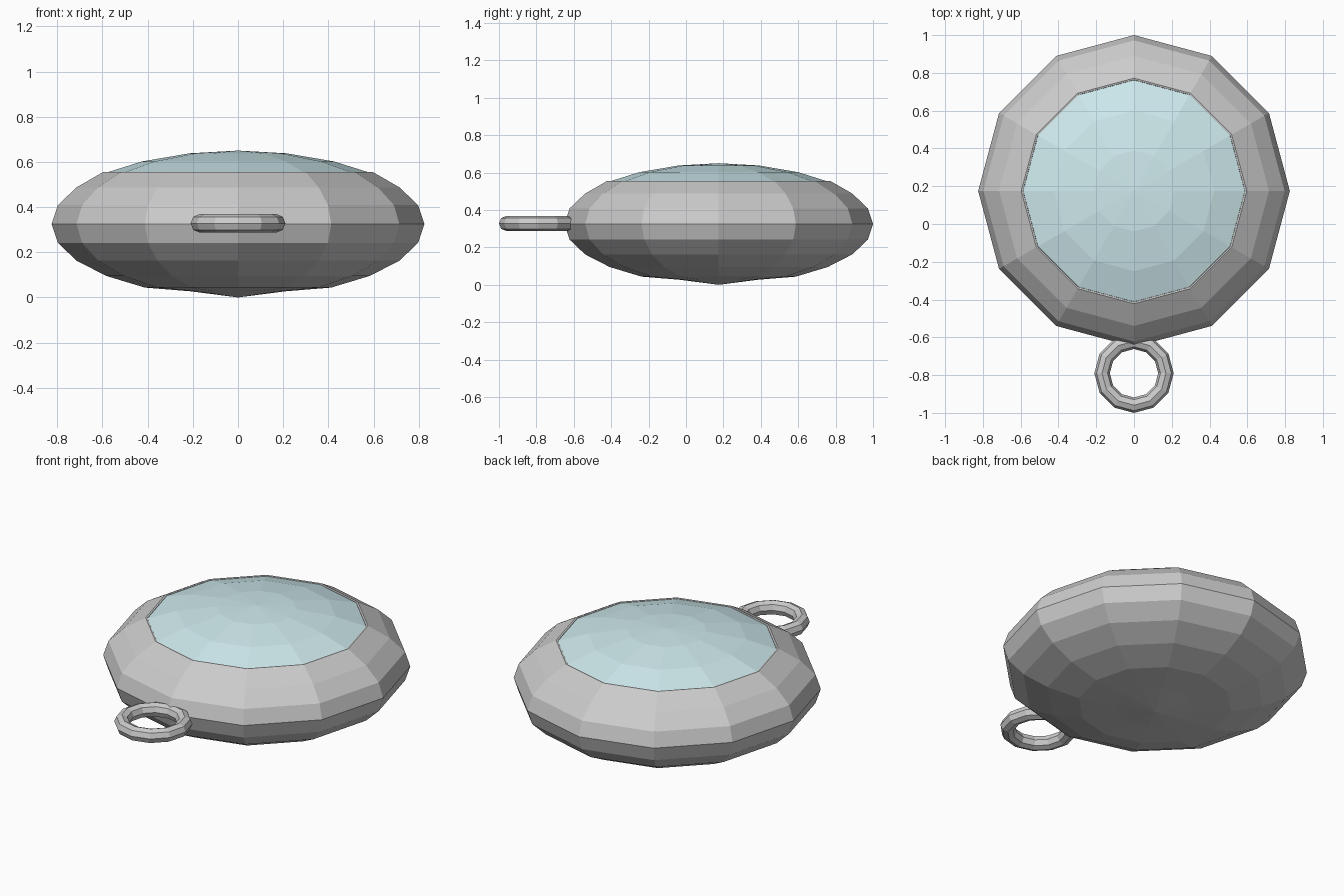
import bpy
from math import sin, cos, radians, tau

if "Cube" in bpy.data.objects:
    bpy.data.objects.remove(bpy.data.objects["Cube"])

SIDES = 12
CENTRE_Y = 0.175   # body sits behind the hanging ring
MID = 0.325        # seam height
RADIUS = 0.825


def lathe(name, profile):
    """Revolve (radius, z) points, listed so faces point outward; radius 0 makes a pole."""
    verts, rings, faces = [], [], []
    for r, z in profile:
        n = 1 if r == 0 else SIDES
        rings.append([len(verts) + j % n for j in range(SIDES)])
        verts += [(r * cos(tau * j / SIDES), CENTRE_Y + r * sin(tau * j / SIDES), z)
                  for j in range(n)]
    for low, high in zip(rings, rings[1:]):
        for j in range(SIDES):
            k = (j + 1) % SIDES
            quad = [low[j], low[k], high[k], high[j]]
            faces.append(list(dict.fromkeys(quad)))
    mesh = bpy.data.meshes.new(name)
    mesh.from_pydata(verts, [], faces)
    obj = bpy.data.objects.new(name, mesh)
    bpy.context.collection.objects.link(obj)
    return obj


def ball(angle, scale=1.0):
    """Point on the flattened-sphere outline at the given latitude."""
    a = radians(angle)
    return (RADIUS * scale * cos(a), MID + MID * scale * sin(a))


# Lower shell, nearly flat underneath with a shallow point
lathe("lower_shell", [(0, 0.0), (0.21, 0.027)] + [ball(a) for a in (-60, -45, -30, -15, 0)])

# Upper shell with a thin lip turning down inside the opening
lathe("upper_shell", [ball(a) for a in (0, 15, 30)] +
      [(0.597, 0.555), (0.588, 0.553), (0.585, 0.51)])

# Glass dome set in the opening
glass = lathe("glass_dome", [(0.587, 0.52), (0.587, 0.551), (0.425, 0.602), (0.214, 0.638), (0, 0.65)])
mat = bpy.data.materials.new("pale_glass")
mat.diffuse_color = (0.62, 0.82, 0.85, 1)
mat.use_nodes = True
mat.node_tree.nodes["Principled BSDF"].inputs["Base Color"].default_value = mat.diffuse_color
glass.data.materials.append(mat)

# Hanging ring at the front
bpy.ops.mesh.primitive_torus_add(location=(0, -0.79, MID + 0.003), major_radius=0.169,
                                 minor_radius=0.041, major_segments=12, minor_segments=8)
bpy.context.object.name = "hanging_ring"
